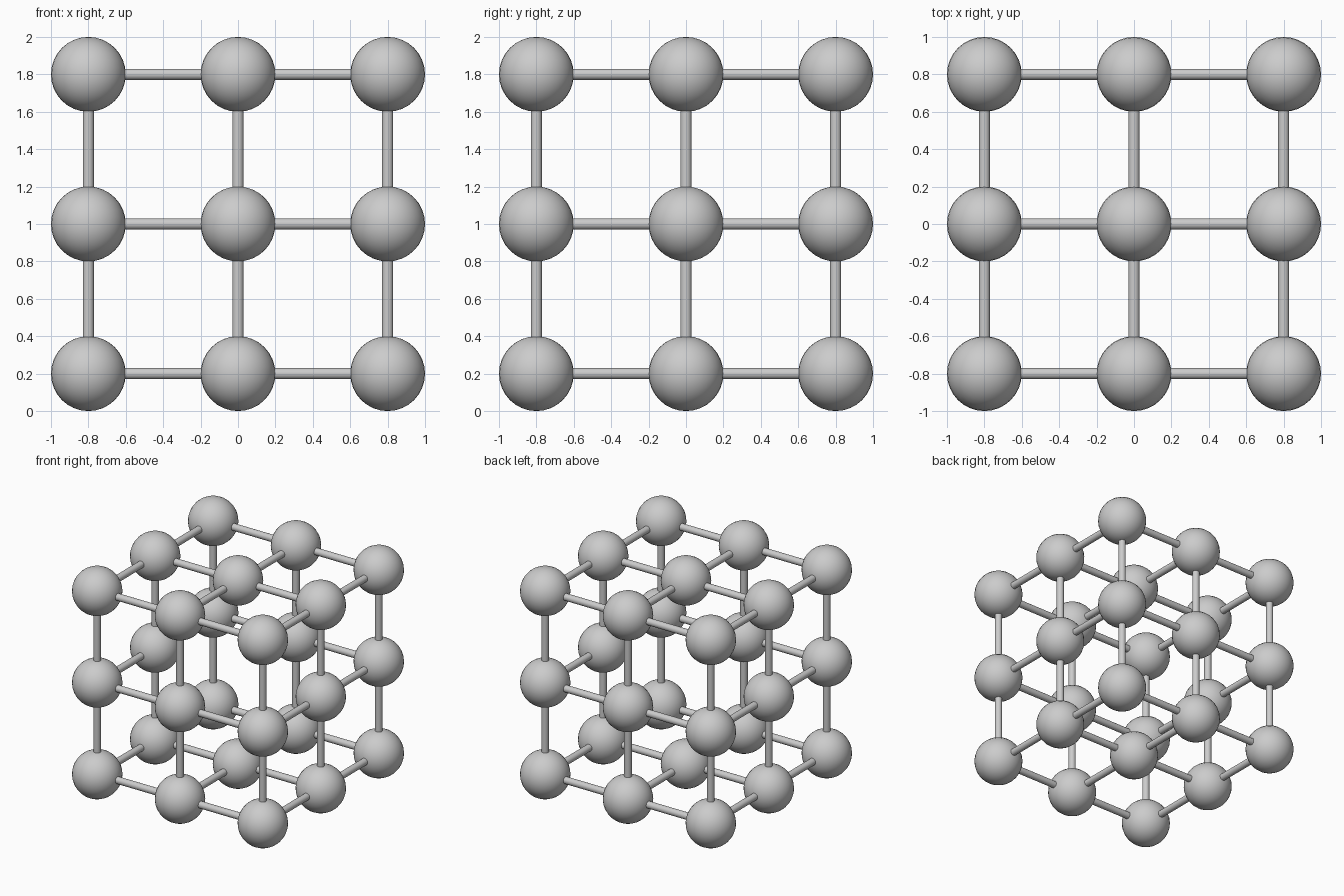
import bpy
import math
from itertools import product
from mathutils import Vector

if "Cube" in bpy.data.objects:
    bpy.data.objects.remove(bpy.data.objects["Cube"])

PITCH = 0.8      # distance between ball centres
BALL_R = 0.2
ROD_R = 0.03
ROD_LEN = PITCH - 2 * BALL_R + 0.04   # ends sink slightly into the balls


def place(cell):
    """Lattice cell (-1..1 on each axis) to world position."""
    return Vector(cell) * PITCH + Vector((0, 0, 1))


def finish(obj, name):
    obj.name = name
    obj.data.name = name
    bpy.ops.object.shade_smooth_by_angle(angle=math.radians(40))
    return obj


def copy_to(source, name, loc, rot=(0, 0, 0)):
    obj = bpy.data.objects.new(name, source.data)
    obj.location = loc
    obj.rotation_euler = rot
    bpy.context.collection.objects.link(obj)


# Every lattice point except the empty centre
cells = [c for c in product((-1, 0, 1), repeat=3) if c != (0, 0, 0)]

# Balls
bpy.ops.mesh.primitive_uv_sphere_add(segments=32, ring_count=16, radius=BALL_R,
                                     location=place(cells[0]))
ball = finish(bpy.context.object, "ball")
for cell in cells[1:]:
    copy_to(ball, "ball", place(cell))

# Rods between neighbouring balls along x, y and z
rotations = [(0, math.pi / 2, 0), (math.pi / 2, 0, 0), (0, 0, 0)]
links = []
for cell in cells:
    for axis in range(3):
        other = list(cell)
        other[axis] += 1
        if tuple(other) in cells:
            links.append(((place(cell) + place(other)) / 2, axis))

loc, axis = links[0]
bpy.ops.mesh.primitive_cylinder_add(vertices=32, radius=ROD_R, depth=ROD_LEN,
                                    location=loc, rotation=rotations[axis])
rod = finish(bpy.context.object, "rod_" + "xyz"[axis])
for loc, axis in links[1:]:
    copy_to(rod, "rod_" + "xyz"[axis], loc, rotations[axis])
